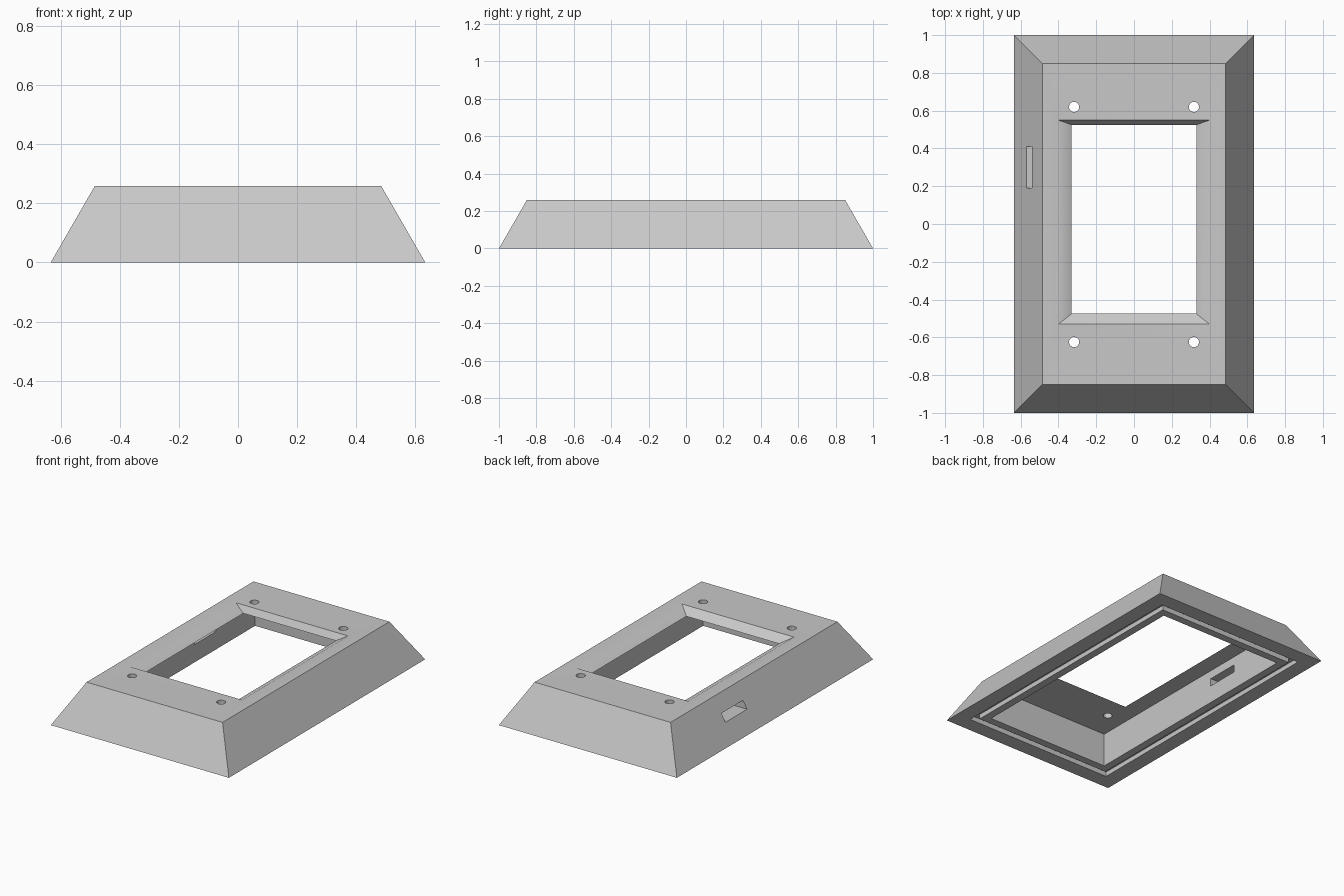
import bpy, bmesh
from mathutils import Matrix

cube = bpy.data.objects.get("Cube")
if cube:
    bpy.data.objects.remove(cube, do_unlink=True)

grey = bpy.data.materials.new("light grey")
grey.use_nodes = True
grey.diffuse_color = (0.58, 0.58, 0.58, 1)
grey.node_tree.nodes["Principled BSDF"].inputs["Base Color"].default_value = (0.58, 0.58, 0.58, 1)


def make_object(name, bm):
    bmesh.ops.recalc_face_normals(bm, faces=bm.faces[:])
    mesh = bpy.data.meshes.new(name)
    bm.to_mesh(mesh)
    bm.free()
    mesh.materials.append(grey)
    obj = bpy.data.objects.new(name, mesh)
    bpy.context.collection.objects.link(obj)
    return obj


HALF_X, HALF_Y, HEIGHT, CEILING = 0.635, 1.0, 0.26, 0.22
GROOVE_DEPTH = 0.03


def inset(d, z):
    """Rectangle pulled in from the footprint: half width, low y, high y, z."""
    return (HALF_X - d, d - HALF_Y, HALF_Y - d, z)


# Frame section as a closed series of rectangles
rings = [
    (0.40, -0.53, 0.55, HEIGHT),        # window, upper edge
    inset(0.15, HEIGHT),                # top rim
    inset(0, 0),                        # footprint
    inset(0.10, 0),                     # gasket groove
    inset(0.10, GROOVE_DEPTH),
    inset(0.14, GROOVE_DEPTH),
    inset(0.14, 0),
    inset(0.19, 0),                     # hollow underside
    inset(0.19, CEILING),
    (0.33, -0.475, 0.525, CEILING),     # window, lower edge
]
bm = bmesh.new()
loops = [[bm.verts.new(p) for p in ((-w, a, z), (w, a, z), (w, b, z), (-w, b, z))]
         for w, a, b, z in rings]
for i, ring in enumerate(loops):
    following = loops[(i + 1) % len(loops)]
    for k in range(4):
        n = (k + 1) % 4
        bm.faces.new((ring[k], ring[n], following[n], following[k]))
frame = make_object("bezel_frame", bm)

# Screw hole and side slot cutters
bm = bmesh.new()
for x in (-0.317, 0.317):
    for y in (-0.625, 0.62):
        bmesh.ops.create_cone(bm, cap_ends=True, segments=24, radius1=0.027, radius2=0.027,
                              depth=0.2, matrix=Matrix.Translation((x, y, CEILING)))
bmesh.ops.create_cube(bm, size=1, matrix=Matrix.Translation((-0.53, 0.3, 0.14))
                      @ Matrix.Diagonal((0.24, 0.22, 0.05, 1)))
cutter = make_object("hole_cutter", bm)
cutter.hide_render = True

# Cut the openings, then drop the cutter
cut = frame.modifiers.new("openings", 'BOOLEAN')
cut.operation = 'DIFFERENCE'
cut.solver = 'EXACT'
cut.object = cutter
bpy.ops.object.select_all(action='DESELECT')
frame.select_set(True)
bpy.context.view_layer.objects.active = frame
bpy.ops.object.modifier_apply(modifier=cut.name)
bpy.data.objects.remove(cutter, do_unlink=True)
bpy.ops.object.shade_smooth_by_angle()
